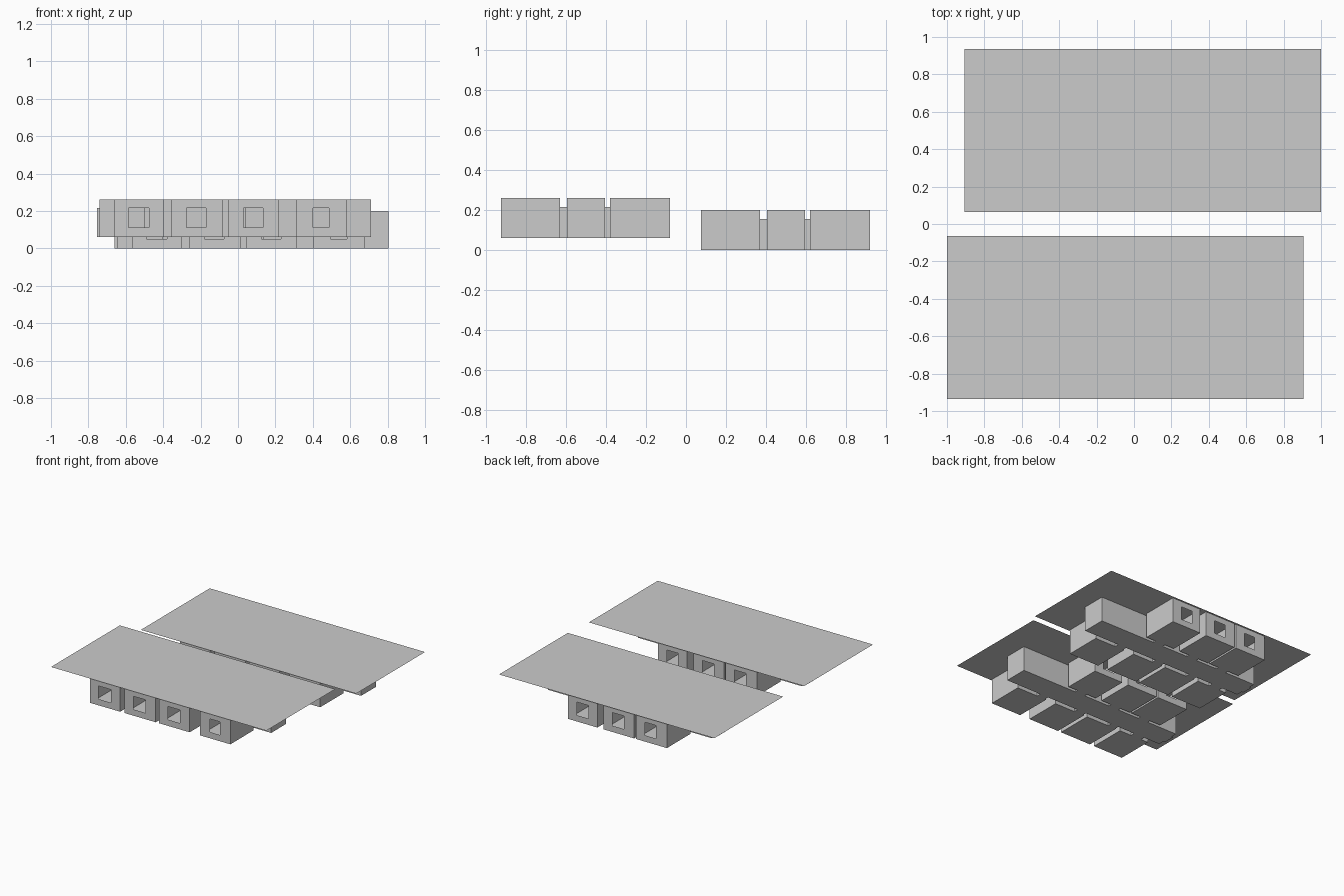
import bpy, bmesh

if "Cube" in bpy.data.objects:
    bpy.data.objects.remove(bpy.data.objects["Cube"], do_unlink=True)

grey = bpy.data.materials.new("plain grey")
grey.use_nodes = True
grey.diffuse_color = (0.6, 0.6, 0.6, 1)
grey.node_tree.nodes["Principled BSDF"].inputs["Base Color"].default_value = (0.6, 0.6, 0.6, 1)

FLOOR, TOP = 0.06, 0.26
SILL, HEAD = 0.11, 0.215
FRONT_ROW, HALL, BACK_ROW = (-0.925, -0.63), (-0.595, -0.405), (-0.38, -0.08)
HALL_X = (-0.74, 0.71)
STUB_END = -0.755


def quad(bm, *points):
    bm.faces.new([bm.verts.new(p) for p in points])


def slab(bm, x, y, z, up=True):
    pts = [(x[0], y[0], z), (x[1], y[0], z), (x[1], y[1], z), (x[0], y[1], z)]
    quad(bm, *(pts if up else pts[::-1]))


def wall(bm, axis, fixed, span, sign, z, openings=()):
    """Upright sheet along one axis, with rectangular (start, end, low, high) openings."""
    def piece(a, b, lo, hi):
        if b - a < 1e-5 or hi - lo < 1e-5:
            return
        if sign < 0:
            a, b = b, a
        at = (lambda s, h: (s, fixed, h)) if axis == "x" else (lambda s, h: (fixed, s, h))
        quad(bm, at(a, lo), at(b, lo), at(b, hi), at(a, hi))

    pos = span[0]
    for a, b, lo, hi in sorted(openings):
        piece(pos, a, *z)
        piece(a, b, z[0], lo)
        piece(a, b, hi, z[1])
        pos = b
    piece(pos, span[1], *z)


def shell(bm, x, y, front=(), back=(), left=()):
    """Open-topped room closed by the roof sheet above it."""
    z = (FLOOR, TOP)
    slab(bm, x, y, FLOOR, up=False)
    wall(bm, "x", y[0], x, 1, z, front)
    wall(bm, "y", x[1], y, 1, z)
    wall(bm, "x", y[1], x, -1, z, back)
    wall(bm, "y", x[0], y, -1, z, left)


def finish(bm, name, offset):
    bmesh.ops.remove_doubles(bm, verts=bm.verts, dist=1e-5)
    mesh = bpy.data.meshes.new(name)
    bm.to_mesh(mesh)
    bm.free()
    mesh.materials.append(grey)
    obj = bpy.data.objects.new(name, mesh)
    obj.location = offset
    bpy.context.collection.objects.link(obj)


# Room x ranges, window x ranges and door x ranges
front_rooms = [
    ((-0.66, -0.395), (-0.585, -0.475), (-0.595, -0.5)),
    ((-0.355, -0.08), (-0.275, -0.17), (-0.35, -0.28)),
    ((-0.05, 0.22), (0.03, 0.135), (-0.04, 0.04)),
    ((0.31, 0.58), (0.40, 0.487), (0.32, 0.395)),
]
back_rooms = [
    ((-0.57, -0.295), (-0.475, -0.375), (-0.47, -0.38)),
    ((-0.28, -0.01), (-0.19, -0.09), (-0.19, -0.10)),
    ((0.045, 0.305), (0.125, 0.225), (0.13, 0.22)),
]


def door(span):
    return (*span, FLOOR, HEAD)


def window(span):
    return (*span, SILL, HEAD)


def passage(x, y, name, offset, along="y"):
    """Low tunnel joining a doorway to its neighbour."""
    bm = bmesh.new()
    z = (FLOOR, HEAD)
    slab(bm, x, y, FLOOR, up=False)
    slab(bm, x, y, HEAD)
    if along == "y":
        wall(bm, "y", x[0], y, -1, z)
        wall(bm, "y", x[1], y, 1, z)
    else:
        wall(bm, "x", y[0], x, 1, z)
        wall(bm, "x", y[1], x, -1, z)
    finish(bm, name, offset)


def block(label, offset):
    # Rooms on both sides with their door passages
    for i, (x, win, dr) in enumerate(front_rooms, 1):
        bm = bmesh.new()
        shell(bm, x, FRONT_ROW, front=[window(win)], back=[door(dr)])
        finish(bm, f"{label}_front_room_{i}", offset)
        passage(dr, (FRONT_ROW[1], HALL[0]), f"{label}_front_passage_{i}", offset)
    for i, (x, win, dr) in enumerate(back_rooms, 1):
        bm = bmesh.new()
        shell(bm, x, BACK_ROW, front=[door(dr)], back=[window(win)])
        finish(bm, f"{label}_back_room_{i}", offset)
        passage(dr, (HALL[1], BACK_ROW[0]), f"{label}_back_passage_{i}", offset)

    # Central hallway with an entrance at one end
    entrance = (-0.545, -0.455)
    bm = bmesh.new()
    shell(bm, HALL_X, HALL,
          front=[door(r[2]) for r in front_rooms],
          back=[door(r[2]) for r in back_rooms],
          left=[door(entrance)])
    finish(bm, f"{label}_hallway", offset)
    passage((STUB_END, HALL_X[0]), entrance, f"{label}_entrance", offset, along="x")

    # Thin sheet covering everything
    bm = bmesh.new()
    slab(bm, (-1.0, 0.905), (-0.935, -0.065), TOP)
    finish(bm, f"{label}_roof_sheet", offset)


block("upper", (0, 0, 0))
block("lower", (0.095, 1.0, -0.06))
